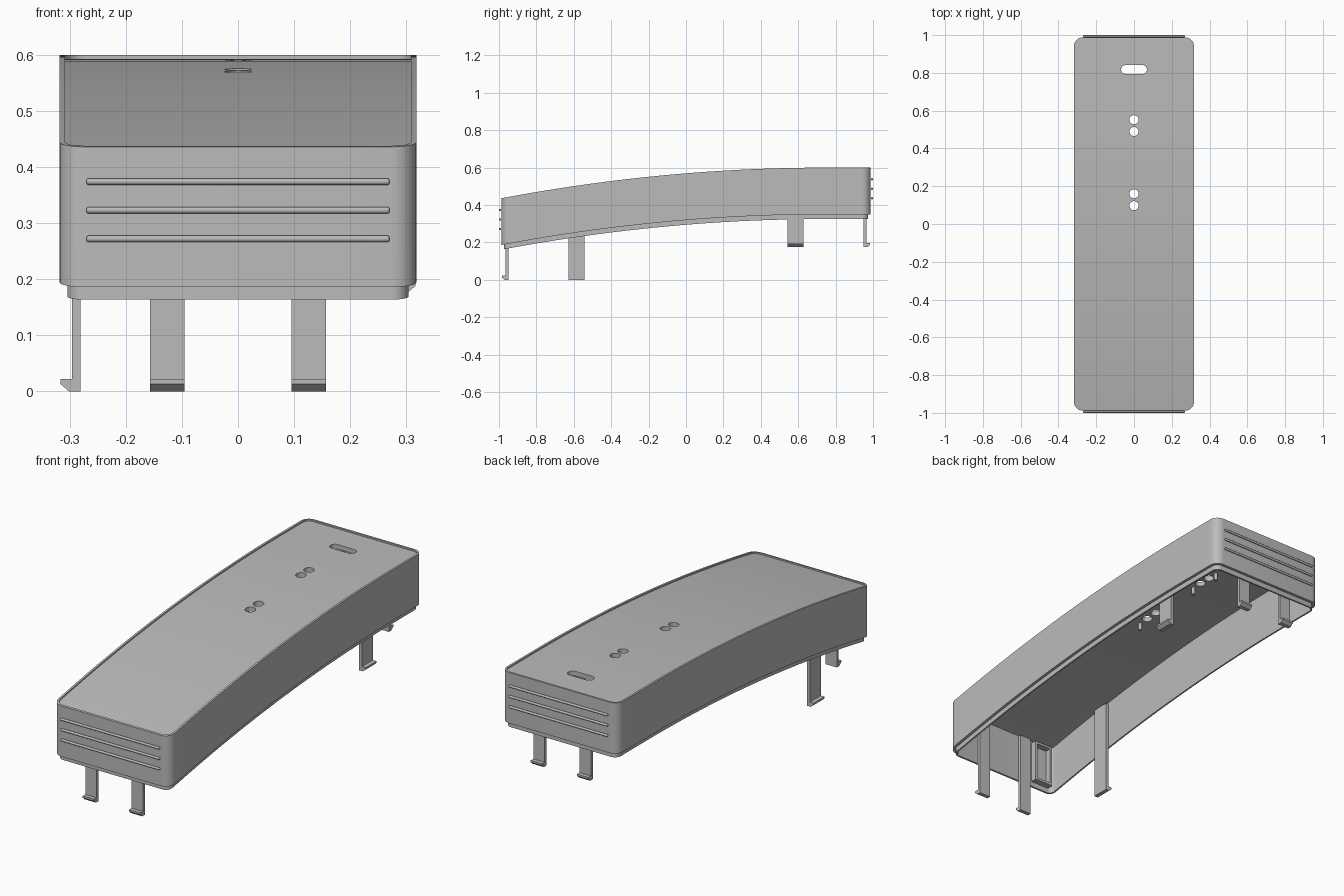
import bpy, bmesh, math
from mathutils import Matrix, Vector

if "Cube" in bpy.data.objects:
    bpy.data.objects.remove(bpy.data.objects["Cube"], do_unlink=True)

HALF_W, HALF_L, RADIUS = 0.318, 0.987, 0.045
WALL, CEILING = 0.022, -0.03

grey = bpy.data.materials.new("plain grey")
grey.use_nodes = True
colour = (0.5, 0.5, 0.5, 1)
grey.diffuse_color = colour
grey.node_tree.nodes["Principled BSDF"].inputs["Base Color"].default_value = colour


def top(y):
    """Height of the arched cover at a given depth."""
    return 0.6 - max(0, 0.75 - y) ** 2 / 18.4


def finish(name, bm, smooth=True):
    bmesh.ops.recalc_face_normals(bm, faces=bm.faces)
    mesh = bpy.data.meshes.new(name)
    bm.to_mesh(mesh)
    bm.free()
    mesh.materials.append(grey)
    obj = bpy.data.objects.new(name, mesh)
    bpy.context.collection.objects.link(obj)
    bpy.ops.object.select_all(action='DESELECT')
    obj.select_set(True)
    bpy.context.view_layer.objects.active = obj
    if smooth:
        bpy.ops.object.shade_smooth_by_angle(angle=math.radians(30))
    return obj


def cylinder(bm, centre, radius, depth, rotation=Matrix(), sides=24):
    bmesh.ops.create_cone(bm, cap_ends=True, segments=sides, radius1=radius, radius2=radius,
                          depth=depth, matrix=Matrix.Translation(centre) @ rotation)


def box(bm, centre, size):
    bmesh.ops.create_cube(bm, size=1, matrix=Matrix.Translation(centre) @ Matrix.Diagonal((*size, 1)))


def outline(inset):
    """Rounded rectangle, finely divided along the long sides."""
    w, l, r = HALF_W - inset, HALF_L - inset, RADIUS - inset
    steps, rows = 8, 40
    arc = [math.pi / 2 * i / steps for i in range(steps + 1)]
    half = [(w - r + r * math.sin(a), -l + r - r * math.cos(a)) for a in arc]
    half += [(w, (l - r) * (2 * i / rows - 1)) for i in range(1, rows)]
    half += [(w - r + r * math.cos(a), l - r + r * math.sin(a)) for a in arc]
    return half + [(-x, y) for x, y in reversed(half)]


# Arched hollow cover: inner wall, stepped lip, outer wall, raised rim, sunken top
bm = bmesh.new()
rings = []
for inset, drop in [(WALL, CEILING), (WALL, -0.275), (0.014, -0.275), (0.014, -0.25),
                    (0, -0.25), (0, 0), (0.01, 0), (0.01, -0.007)]:
    rings.append([bm.verts.new((x, y, top(y) + drop)) for x, y in outline(inset)])
n = len(rings[0])
for a, b in zip(rings, rings[1:]):
    for i in range(n):
        j = (i + 1) % n
        bm.faces.new((a[i], a[j], b[j], b[i]))
for ring in (rings[0], rings[-1]):
    for i in range(n // 2 - 1):
        bm.faces.new((ring[i], ring[i + 1], ring[n - 2 - i], ring[n - 1 - i]))
cover = finish("cover", bm, smooth=False)


def cut(bm):
    cutter = finish("cutter", bm, smooth=False)
    cutter.hide_render = True
    mod = cover.modifiers.new("hole", 'BOOLEAN')
    mod.operation, mod.solver, mod.object = 'DIFFERENCE', 'EXACT', cutter
    bpy.context.view_layer.objects.active = cover
    bpy.ops.object.modifier_apply(modifier=mod.name)
    bpy.data.objects.remove(cutter, do_unlink=True)


# Two pairs of round holes and one rounded slot through the top
bm = bmesh.new()
for y in (0.097, 0.16, 0.49, 0.552):
    cylinder(bm, (0, y, 0.57), 0.024, 0.16, sides=32)
cut(bm)
bm = bmesh.new()
for sx in (-1, 1):
    for a in range(17):
        t = math.pi * a / 16
        bm.verts.new((sx * (0.045 + 0.023 * math.sin(t)), 0.818 - sx * 0.023 * math.cos(t) * sx, 0.5))
bmesh.ops.convex_hull(bm, input=bm.verts)
bmesh.ops.dissolve_limit(bm, angle_limit=0.01, verts=bm.verts, edges=bm.edges)
slot = bm.faces[:] if len(bm.faces) == 1 else None
if slot is None:
    # Rebuild the slot as one clean face
    bm.clear()
    pts = [(s * (0.045 + 0.023 * math.sin(math.pi * a / 16)), 0.818 - s * 0.023 * math.cos(math.pi * a / 16))
           for s in (1, -1) for a in range(17)]
    slot = [bm.faces.new([bm.verts.new((x, y, 0.5)) for x, y in pts])]
walls = bmesh.ops.extrude_face_region(bm, geom=slot)["geom"]
bmesh.ops.translate(bm, vec=(0, 0, 0.2), verts=[v for v in walls if isinstance(v, bmesh.types.BMVert)])
cut(bm)
bpy.ops.object.select_all(action='DESELECT')
cover.select_set(True)
bpy.context.view_layer.objects.active = cover
bpy.ops.object.shade_smooth_by_angle(angle=math.radians(30))

# Three rounded ridges on each end
for end, sy in (("front", -1), ("back", 1)):
    for row in range(3):
        z = top(sy * HALF_L) - 0.062 - 0.051 * row
        bm = bmesh.new()
        cylinder(bm, (0, sy * 0.994, z), 0.006, 0.54, Matrix.Rotation(math.pi / 2, 4, 'Y'), 16)
        ridge = finish(f"{end}_ridge_{row + 1}", bm)
        bevel = ridge.modifiers.new("round ends", 'BEVEL')
        bevel.width, bevel.segments, bevel.limit_method = 0.004, 3, 'ANGLE'
        bevel.angle_limit = math.radians(60)


def clip_leg(name, x, y, out, width, foot):
    """Flat leg against the inner wall, with an outward hook at the foot."""
    out = Vector(out)
    side = Vector((-out.y, out.x, 0))
    height = top(y) + CEILING - 0.002 - foot
    profile = [(-0.015, 0), (0.005, 0), (0.02, 0.013), (0.02, 0.022), (0, 0.022), (0, height), (-0.015, height)]
    bm = bmesh.new()
    base = Vector((x, y, foot)) - side * width / 2
    face = bm.faces.new([bm.verts.new(base + out * u + Vector((0, 0, z))) for u, z in profile])
    new = bmesh.ops.extrude_face_region(bm, geom=[face])["geom"]
    bmesh.ops.translate(bm, vec=side * width, verts=[v for v in new if isinstance(v, bmesh.types.BMVert)])
    finish(name, bm, smooth=False)


# Hooked legs: a pair at each end and one on each long side
in_x, in_y = HALF_W - WALL, HALF_L - WALL
for label, sx in (("left", 1), ("right", -1)):
    clip_leg(f"front_{label}_leg", sx * 0.126, -in_y, (0, -1, 0), 0.062, 0)
    clip_leg(f"back_{label}_leg", sx * 0.126, in_y, (0, 1, 0), 0.062, 0.175)
    clip_leg(f"{label}_side_leg", sx * in_x, sx * 0.585, (sx, 0, 0), 0.085, 0.175 if sx > 0 else 0)

# Pins under the top beside each pair of holes
bm = bmesh.new()
for y in (0.045, 0.212, 0.438, 0.604):
    cylinder(bm, (0, y, top(y) + CEILING - 0.016), 0.009, 0.04, sides=16)
finish("mounting_pins", bm)

# Open socket frame on the inside of the front wall
bm = bmesh.new()
for x in (-0.27, -0.18):
    box(bm, (x, -0.95, 0.295), (0.012, 0.032, 0.21))
for z in (0.196, 0.394):
    box(bm, (-0.225, -0.95, z), (0.1, 0.032, 0.012))
finish("socket_frame", bm, smooth=False)
